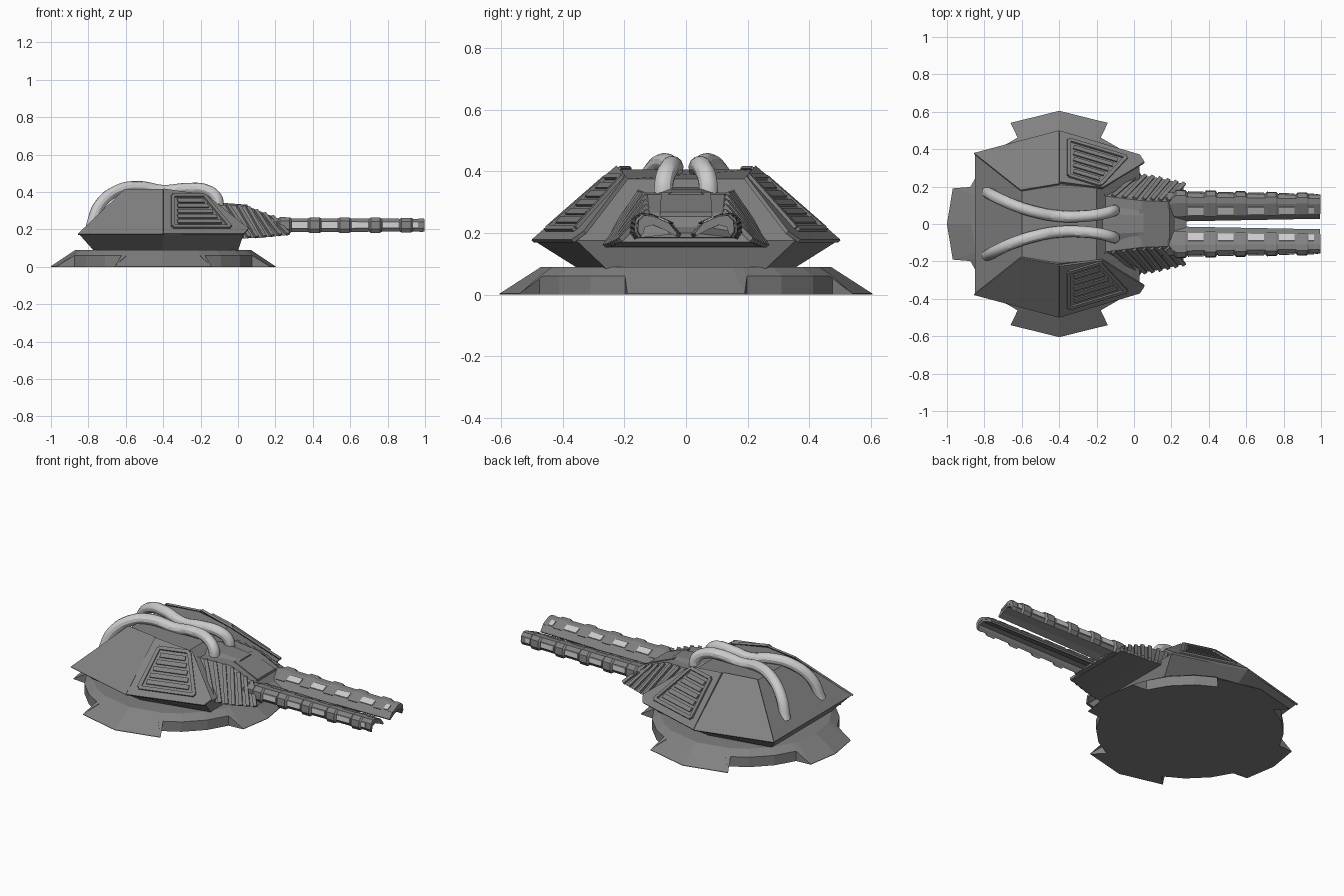
import bpy, bmesh, math
from mathutils import Vector as V

if "Cube" in bpy.data.objects:
    bpy.data.objects.remove(bpy.data.objects["Cube"])

dark = bpy.data.materials.new("dark_metal")
dark.diffuse_color = (.22, .22, .22, 1)
dark.use_nodes = True
dark.node_tree.nodes["Principled BSDF"].inputs["Base Color"].default_value = dark.diffuse_color
LIGHT = ("barrel_tile", "cable")


def make(name, verts, faces):
    me = bpy.data.meshes.new(name)
    bm = bmesh.new()
    vs = [bm.verts.new(v) for v in verts]
    for f in faces:
        bm.faces.new([vs[i] for i in f])
    bmesh.ops.recalc_face_normals(bm, faces=bm.faces)
    bm.to_mesh(me)
    bm.free()
    if name not in LIGHT:
        me.materials.append(dark)
    ob = bpy.data.objects.new(name, me)
    bpy.context.collection.objects.link(ob)
    return ob


def loft(name, rings):
    n = len(rings[0])
    verts = [p for r in rings for p in r]
    faces = [list(range(n)), list(range(len(verts) - n, len(verts)))]
    for k in range(len(rings) - 1):
        for i in range(n):
            j = (i + 1) % n
            faces.append([k * n + i, k * n + j, (k + 1) * n + j, (k + 1) * n + i])
    return make(name, verts, faces)


def both(pts):
    """Half outline closed with its mirror image across y = 0."""
    return list(pts) + [(x, -y, z) for x, y, z in reversed(pts)]


def slab(name, pts, t, sink=0.004):
    """Upward-facing polygon thickened along its normal."""
    p = [V(q) for q in pts]
    n = (p[2] - p[0]).cross(p[3] - p[1]).normalized()
    if n.z < 0:
        n = -n
    return loft(name, [[q - n * sink for q in p], [q + n * t for q in p]])


def bar(name, a, b, n, w, t):
    a, b = V(a), V(b)
    side = (b - a).cross(n).normalized() * w / 2
    return slab(name, [a - side, b - side, b + side, a + side], t)


def flip(pts, s):
    return [(p[0], p[1] * s, p[2]) for p in pts]


# Base ring: sloped skirt, cut short between four pointed fins
outline = []
for k in range(4):
    c = k * 90
    w = 18.5 if k % 2 == 0 else 25.7
    outline += [(c - 22.6, .515), (c - w, .6), (c, .6 if k % 2 == 0 else .605),
                (c + w, .6), (c + 22.6, .515), (c + 37, .515), (c + 53, .515)]


def polar(a, r, z):
    a = math.radians(a)
    return (-.4 + r * math.cos(a), r * math.sin(a), z)


loft("base", [[polar(a, r, 0) for a, r in outline],
              [polar(a, r, max(.003, .09 - (r - .47) * .67)) for a, r in outline],
              [polar(a, .47, .09) for a, r in outline]])

# Turret hull
loft("hull", [
    both([(-.77, .28, .085), (-.4, .35, .085), (0, .26, .085)]),
    both([(-.85, .372, .175), (-.4, .493, .175), (.03, .355, .175)]),
    both([(-.6, .175, .405), (-.4, .21, .405), (-.2, .195, .375)])])


# Side armour: front plate lies in one plane
def on_plate(x, z):
    return (x, .497 - 1.144 * (z - .17) - .30 * (x + .4), z)


front = [on_plate(-.4, .172), on_plate(.03, .172), on_plate(.055, .2),
         on_plate(-.17, .378), on_plate(-.4, .412)]
rear = [(-.855, .376, .172), (-.4, .497, .172), (-.4, .212, .412), (-.605, .178, .412)]
n0 = V((.30, 1, 1.144)).normalized()


def vent_right(z):
    return -.04 - (z - .2) / .18 * .15


for s in (1, -1):
    slab("front_armour", flip(front, s), .009)
    slab("rear_armour", flip(rear, s), .006)
    n = V((n0.x, n0.y * s, n0.z))
    up = n0 * .009
    lift = lambda x, z: flip([V(on_plate(x, z)) + up], s)[0]
    # Vent frame and louvres
    frame = [lift(-.35, .205), lift(vent_right(.205), .205),
             lift(vent_right(.372), .372), lift(-.35, .372)]
    for i in range(4):
        bar("vent_frame", frame[i], frame[(i + 1) % 4], n, .02, .011)
    for i in range(5):
        z = .232 + i * .028
        bar("vent_louvre", lift(-.325, z), lift(vent_right(z) - .025, z), n, .026, .008)

# Gun housing with sloped nose
loft("gun_housing", [
    both([(-.2, .155, .335), (-.05, .27, .15)]),
    both([(.04, .125, .325), (.12, .248, .155)]),
    both([(.18, .12, .265), (.265, .215, .17)])])
loft("housing_roof", [
    both([(-.22, .15, .32), (-.22, .06, .35)]),
    both([(-.08, .12, .32), (-.08, .05, .342)]),
    both([(.05, .09, .31), (.05, .045, .332)])])
loft("nose_cap", [
    both([(.03, .08, .30), (.03, .08, .333)]),
    both([(.19, .085, .23), (.19, .085, .268)])])

# Cooling ribs on both sides of the housing
T = [V((-.17, .152, .330)), V((.03, .13, .324)), V((.18, .125, .266))]
B = [V((-.02, .268, .155)), V((.12, .248, .157)), V((.268, .215, .172))]
for s in (1, -1):
    for i in range(8):
        u = i / 7 * 2
        k = min(int(u), 1)
        a, b = T[k].lerp(T[k + 1], u - k), B[k].lerp(B[k + 1], u - k)
        a, b = V(flip([a], s)[0]), V(flip([b], s)[0])
        bar("cooling_rib", a, b, V((.3, .75 * s, .6)).normalized(), .021, .012)

# Twin trough-shaped barrels
section = [(.012, .195), (.045, .232), (.11, .258), (.145, .260), (.168, .242), (.172, .205),
           (.158, .185), (.148, .200), (.143, .218), (.11, .226), (.058, .206), (.02, .186)]


def ring(x, s, pts=section, grow=1.0):
    """Cross-section at x; only the outer points (above the trough) grow."""
    t = (x - .15) / .85
    k = 1 - .2 * t
    out = []
    for y, z, g in pts if len(pts[0]) == 3 else [(y, z, 0) for y, z in pts]:
        e = k * (1 + (grow - 1) * g)
        out.append((x, s * (.093 + (y - .093) * e),
                    .225 + (z - .225) * (1 - .1 * t) * (1 + (grow - 1) * g)))
    return out


# Raised bands, with bright tiles on the top slope and outer face between them
wrap = [(y, z, 1) for y, z in section[1:7]] + [(.158, .2, 0), (.15, .23, 0), (.11, .24, 0), (.05, .22, 0)]
top_tile = [(.05, .228, 0), (.047, .239, 0), (.088, .256, 0), (.092, .244, 0)]
side_tile = [(.168, .240, 0), (.174, .240, 0), (.178, .208, 0), (.17, .208, 0)]
for s in (1, -1):
    loft("barrel", [ring(.15, s), ring(.995, s)])
    for c, w in ((.25, .07), (.41, .07), (.57, .07), (.735, .07), (.9, .07), (.98, .035)):
        h = w / 2
        g = 1.04 if w < .05 else 1.16
        loft("barrel_band", [ring(c - h, s, wrap), ring(c - h + .01, s, wrap, g),
                             ring(c + h - .01, s, wrap, g), ring(c + h, s, wrap)])
    for c, h in ((.33, .042), (.49, .042), (.652, .042), (.817, .042), (.948, .014)):
        for tile in (top_tile, side_tile):
            loft("barrel_tile", [ring(c - h, s, tile), ring(c + h, s, tile)])

# Gun root block between the barrels
loft("gun_root", [both([(.1, .15, .26), (.1, .18, .18)]),
                  both([(.28, .02, .20), (.28, .16, .185)])])

# Power cables arching over the roof
path = [(-.785, .17, .21), (-.74, .145, .33), (-.64, .1, .41), (-.53, .065, .428),
        (-.4, .042, .407), (-.27, .042, .418), (-.17, .055, .41), (-.115, .07, .37),
        (-.105, .074, .31)]
for s in (1, -1):
    cu = bpy.data.curves.new("cable", "CURVE")
    cu.dimensions = "3D"
    cu.bevel_depth = .031
    cu.bevel_resolution = 4
    cu.resolution_u = 6
    cu.use_fill_caps = True
    sp = cu.splines.new("BEZIER")
    sp.bezier_points.add(len(path) - 1)
    for bp, p in zip(sp.bezier_points, flip(path, s)):
        bp.co = p
        bp.handle_left_type = bp.handle_right_type = "AUTO"
    ob = bpy.data.objects.new("cable", cu)
    bpy.context.collection.objects.link(ob)
    bpy.ops.object.select_all(action="DESELECT")
    ob.select_set(True)
    bpy.context.view_layer.objects.active = ob
    bpy.ops.object.convert(target="MESH")
    bpy.ops.object.shade_smooth_by_angle()
